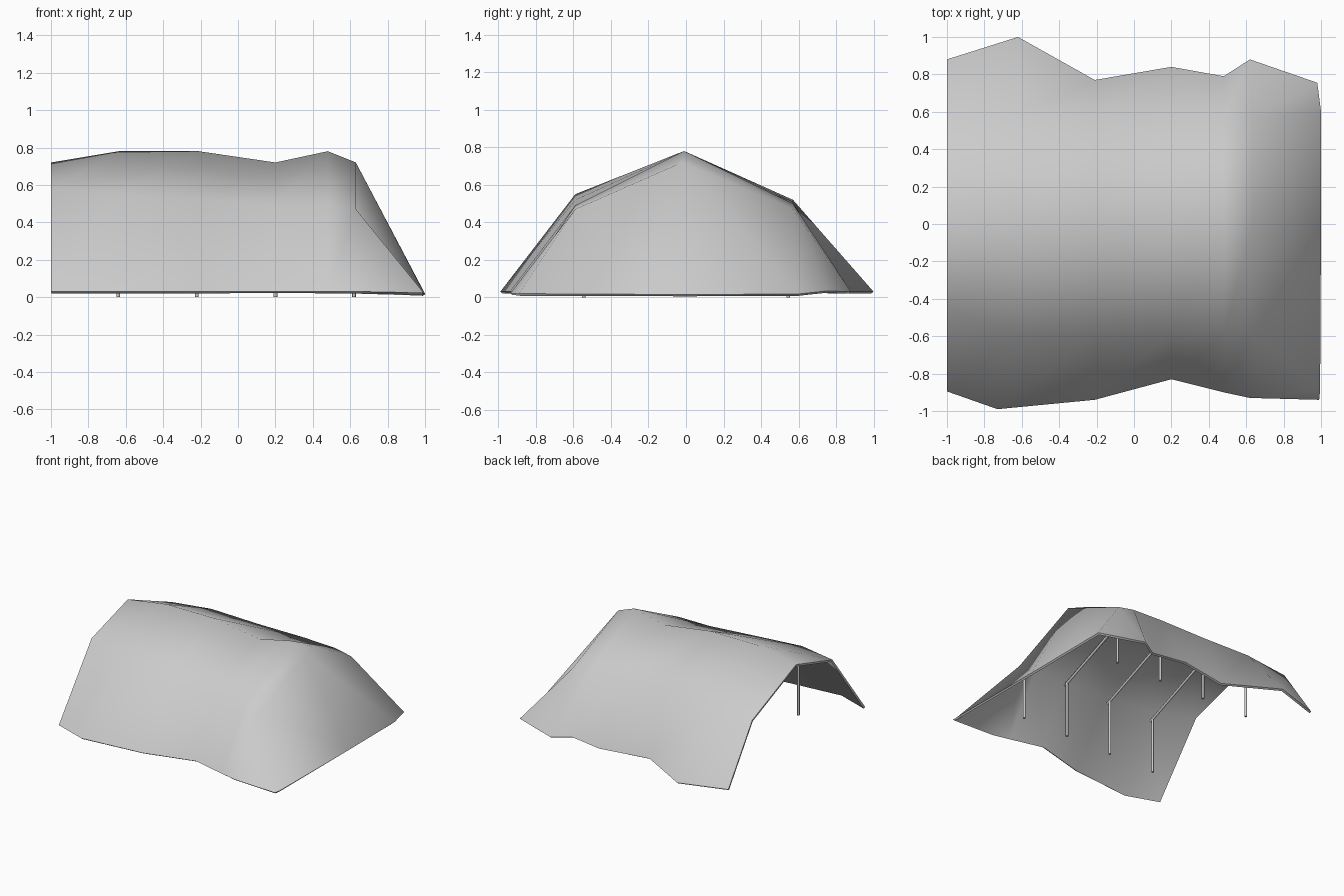
import bpy, bmesh, math
from mathutils import Vector

if "Cube" in bpy.data.objects:
    bpy.data.objects.remove(bpy.data.objects["Cube"])

# Draped cover: one row per station along x; front hem, front eave, ridge, back eave, back hem
rows = [
    [(-1, -.895, .03), (-1, -.47, .58), (-1, 0, .72), (-1, .57, .48), (-1, .88, .03)],
    [(-.73, -.99, .03), (-.64, -.59, .55), (-.64, -.01, .78), (-.64, .57, .52), (-.62, 1, .03)],
    [(-.21, -.94, .03), (-.21, -.59, .52), (-.21, -.01, .78), (-.21, .57, .51), (-.21, .77, .03)],
    [(.2, -.83, .03), (.2, -.59, .49), (.2, -.01, .72), (.2, .57, .51), (.2, .84, .03)],
    [(.48, -.9, .03), (.48, -.59, .49), (.48, -.01, .78), (.48, .57, .5), (.48, .79, .03)],
    [(.62, -.93, .03), (.63, -.59, .47), (.63, -.02, .72), (.63, .57, .47), (.62, .88, .03)],
    [(.99, -.94, .025), (.995, -.89, .02), (1, 0, .015), (1, .6, .018), (.98, .755, .035)],
]
bm = bmesh.new()
grid = [[bm.verts.new(p) for p in row] for row in rows]
for a, b in zip(grid, grid[1:]):
    for j in range(4):
        bm.faces.new((a[j], b[j], b[j + 1], a[j + 1]))
mesh = bpy.data.meshes.new("tent_cover")
bm.to_mesh(mesh)
bm.free()
cover = bpy.data.objects.new("tent_cover", mesh)
bpy.context.collection.objects.link(cover)
solid = cover.modifiers.new("thickness", 'SOLIDIFY')
solid.thickness = .017
solid.offset = -1
bpy.ops.object.select_all(action='DESELECT')
cover.select_set(True)
bpy.context.view_layer.objects.active = cover
bpy.ops.object.modifier_apply(modifier="thickness")
bpy.ops.object.shade_smooth_by_angle(angle=math.radians(60))


def pole(name, start, end, radius=.01):
    a, b = Vector(start), Vector(end)
    bpy.ops.mesh.primitive_cylinder_add(vertices=8, radius=radius, depth=(b - a).length,
                                        location=(a + b) / 2)
    ob = bpy.context.object
    ob.name = name
    ob.rotation_euler = (b - a).to_track_quat('Z', 'Y').to_euler()
    bpy.ops.object.shade_smooth_by_angle(angle=math.radians(50))


# Four support frames: two posts and two sloping rafters each
for x in (-.64, -.22, .2, .62):
    for side, label in ((-1, "front"), (1, "back")):
        pole(label + "_post", (x, side * .545, 0), (x, side * .545, .47))
        pole(label + "_rafter", (x, side * .57, .45), (x, 0, .69))
